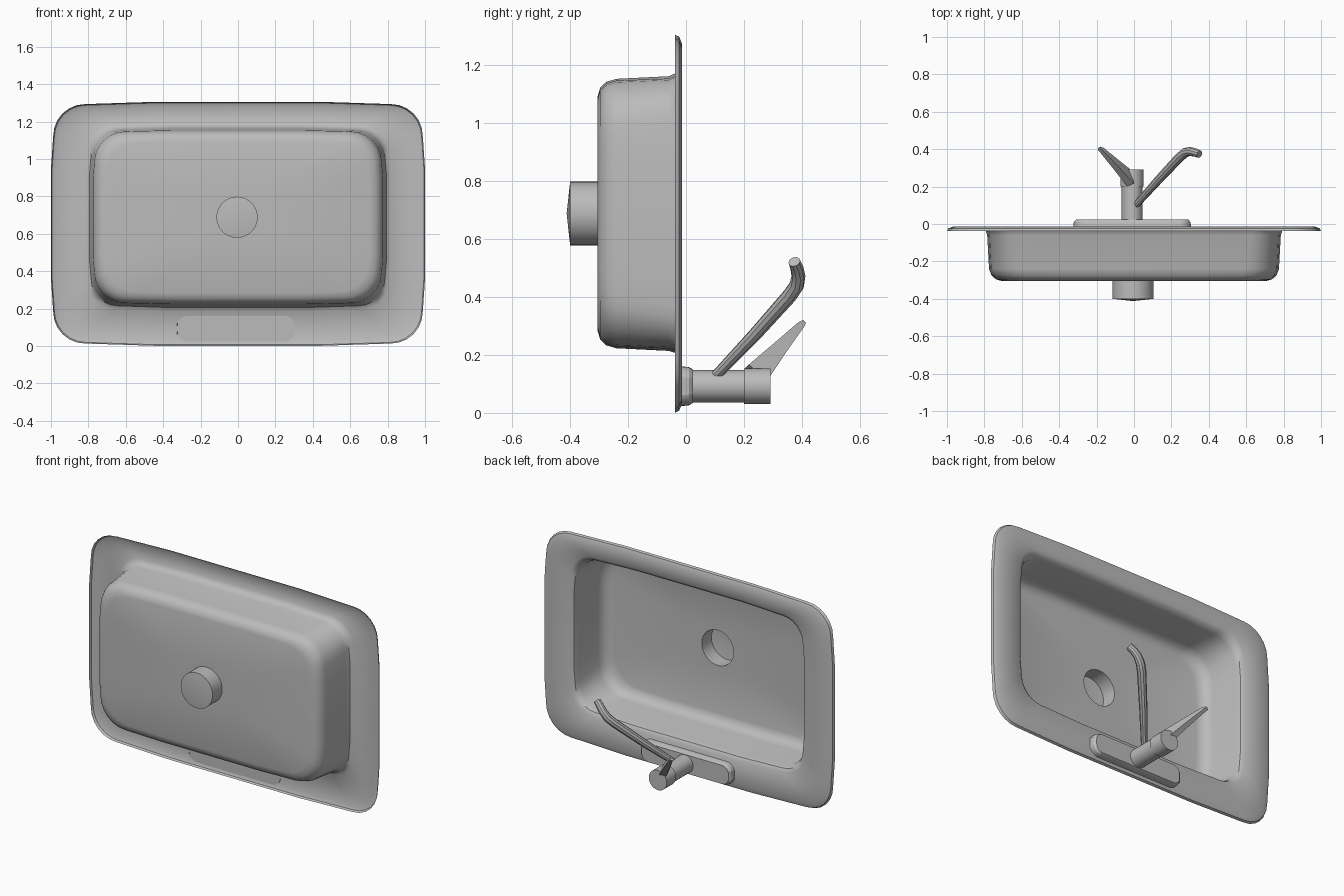
import bpy, bmesh, math
from mathutils import Vector

if "Cube" in bpy.data.objects:
    bpy.data.objects.remove(bpy.data.objects["Cube"])

steel = bpy.data.materials.new("brushed steel grey")
steel.diffuse_color = (0.5, 0.5, 0.5, 1)
steel.use_nodes = True
steel.node_tree.nodes["Principled BSDF"].inputs["Base Color"].default_value = steel.diffuse_color


def finish(name, bm, angle=35):
    bmesh.ops.recalc_face_normals(bm, faces=bm.faces)
    me = bpy.data.meshes.new(name)
    bm.to_mesh(me)
    bm.free()
    ob = bpy.data.objects.new(name, me)
    bpy.context.collection.objects.link(ob)
    me.materials.append(steel)
    bpy.ops.object.select_all(action='DESELECT')
    ob.select_set(True)
    bpy.context.view_layer.objects.active = ob
    bpy.ops.object.shade_smooth_by_angle(angle=math.radians(angle))
    return ob


def rounded_rect(hx, hz, r, bulge, seg=6):
    """Rounded rectangle with slightly bowed sides, counter-clockwise."""
    pts = []
    for k in range(4):
        a, b = (hx, hz) if k % 2 == 0 else (hz, hx)
        quad = [(a, 0), (a, b * 0.45)]
        for i in range(seg + 1):
            t = math.pi / 2 * i / seg
            quad.append((a - bulge - r + r * math.cos(t), b - bulge - r + r * math.sin(t)))
        quad.append((a * 0.45, b))
        c, s = [(1, 0), (0, 1), (-1, 0), (0, -1)][k]
        pts += [(x * c - z * s, x * s + z * c) for x, z in quad]
    return pts


def circle(r, n):
    return [(r * math.cos(2 * math.pi * i / n), r * math.sin(2 * math.pi * i / n)) for i in range(n)]


def bridge(bm, a, b):
    n = len(a)
    for i in range(n):
        bm.faces.new((a[i], a[(i + 1) % n], b[(i + 1) % n], b[i]))


def loft(bm, rings):
    """Join rings given as lists of 3D points; return the vertex rings."""
    vr = [[bm.verts.new(p) for p in ring] for ring in rings]
    for a, b in zip(vr, vr[1:]):
        bridge(bm, a, b)
    return vr


def place(pts, y, cx, cz):
    return [(x + cx, y, z + cz) for x, z in pts]


# Sink shell: curled rim, deck, bowl wall, floor, drain cup
profile = [  # half width, half height, centre z, corner radius, bow, y
    (1.000, 0.652, 0.653, 0.17, 0.012, -0.038),
    (0.994, 0.646, 0.653, 0.17, 0.012, -0.024),
    (0.970, 0.622, 0.653, 0.16, 0.012, -0.014),
    (0.815, 0.505, 0.690, 0.14, 0.012, -0.016),
    (0.795, 0.485, 0.690, 0.14, 0.010, -0.030),
    (0.785, 0.474, 0.688, 0.15, 0.008, -0.060),
    (0.775, 0.465, 0.688, 0.17, 0.006, -0.240),
    (0.762, 0.455, 0.688, 0.17, 0.006, -0.275),
    (0.738, 0.435, 0.688, 0.17, 0.006, -0.296),
    (0.705, 0.405, 0.688, 0.16, 0.006, -0.305),
]
bm = bmesh.new()
rings = [place(rounded_rect(hx, hz, r, b), y, 0, cz) for hx, hz, cz, r, b, y in profile]
n = len(rings[0])
rings += [place(circle(0.11, n), y, -0.005, 0.688) for y in (-0.305, -0.40)]
vr = loft(bm, rings)
tip = bm.verts.new((-0.005, -0.412, 0.688))
for i in range(n):
    bm.faces.new((vr[-1][i], vr[-1][(i + 1) % n], tip))
finish("sink_basin", bm)

# Faucet base plate, with a small chamfer around its face
bm = bmesh.new()
vr = loft(bm, [place(rounded_rect(hx, hz, hz - 0.012, 0.0), y, -0.01, 0.092)
               for hx, hz, y in ((0.315, 0.069, -0.018), (0.312, 0.066, 0.010), (0.300, 0.058, 0.024))])
bm.faces.new(vr[0])
bm.faces.new(vr[-1])
finish("faucet_plate", bm, 25)


# Faucet body and turning cap
def cylinder(name, r, y0, y1):
    bm = bmesh.new()
    vr = loft(bm, [place(circle(r, 28), y, -0.01, 0.092) for y in (y0, y1)])
    bm.faces.new(vr[0])
    bm.faces.new(vr[1])
    finish(name, bm)


cylinder("faucet_body", 0.056, 0.015, 0.20)
cylinder("faucet_cap", 0.062, 0.20, 0.292)


# Spout and lever are swept along short paths
def sweep(name, path, sizes, side, sides):
    bm = bmesh.new()
    pts = [Vector(p) for p in path]
    rings = []
    for i, p in enumerate(pts):
        d = (pts[min(i + 1, len(pts) - 1)] - pts[max(i - 1, 0)]).normalized()
        u = (Vector(side) - d * d.dot(Vector(side))).normalized()
        v = d.cross(u)
        w, h = sizes[i]
        off = math.pi / sides
        rings.append([p + u * w * math.cos(off + 2 * math.pi * k / sides)
                      + v * h * math.sin(off + 2 * math.pi * k / sides) for k in range(sides)])
    vr = loft(bm, rings)
    bm.faces.new(vr[0])
    bm.faces.new(vr[-1])
    finish(name, bm)


sweep("spout",
      [(0.005, 0.095, 0.120), (0.13, 0.235, 0.267), (0.245, 0.358, 0.405), (0.275, 0.382, 0.440),
       (0.300, 0.388, 0.472), (0.325, 0.383, 0.500), (0.350, 0.374, 0.522)],
      [(0.018, 0.018), (0.023, 0.023), (0.026, 0.026), (0.026, 0.026),
       (0.024, 0.024), (0.023, 0.023), (0.021, 0.021)],
      (1, 0, -1), 10)
sweep("lever",
      [(-0.02, 0.240, 0.130), (-0.10, 0.322, 0.222), (-0.17, 0.393, 0.300), (-0.187, 0.405, 0.312)],
      [(0.060, 0.030), (0.036, 0.022), (0.018, 0.015), (0.010, 0.012)],
      (0, 1, -1), 4)
